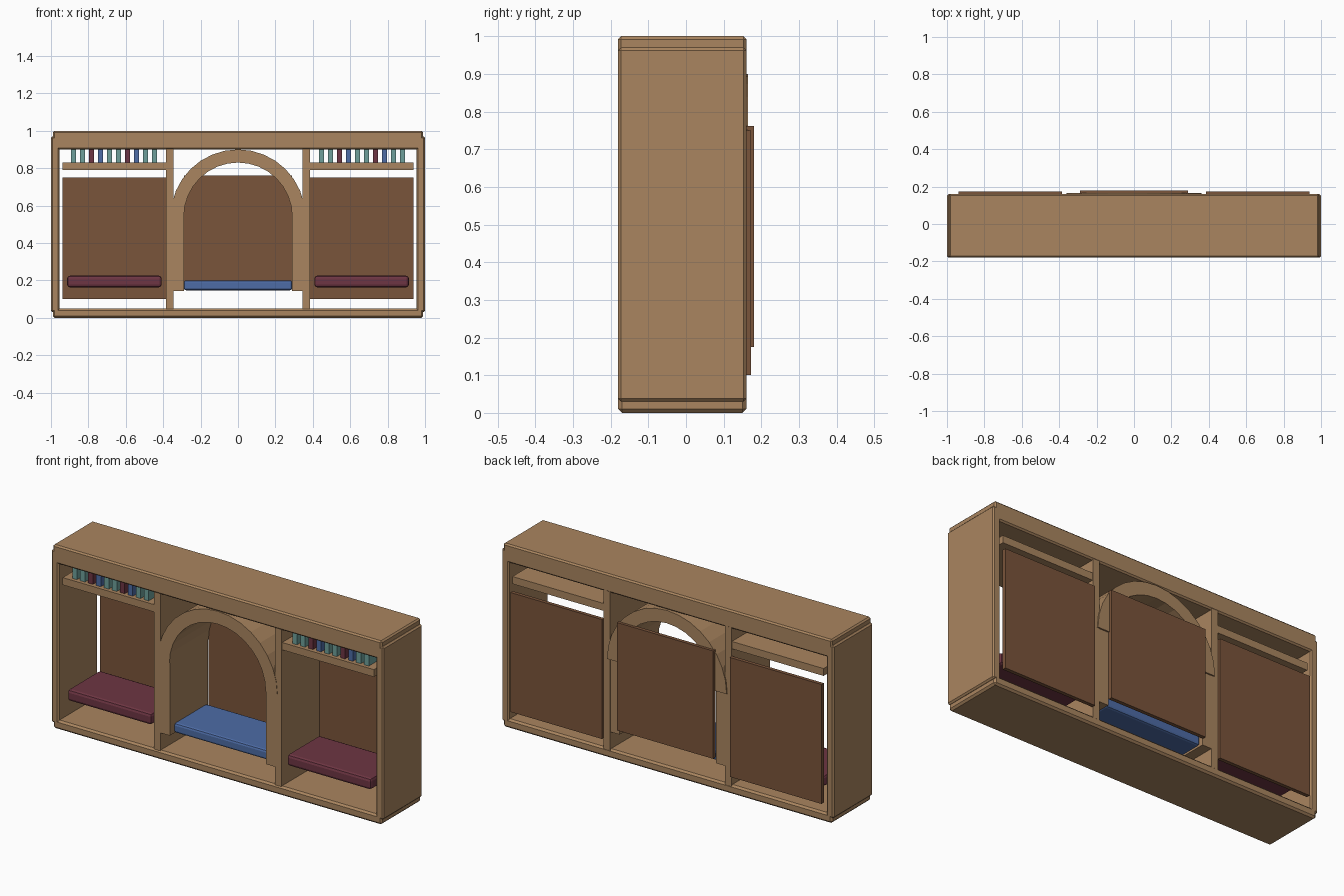
import bpy, bmesh, math

if "Cube" in bpy.data.objects:
    bpy.data.objects.remove(bpy.data.objects["Cube"])


def material(name, rgb):
    m = bpy.data.materials.new(name)
    m.diffuse_color = (*rgb, 1)
    m.use_nodes = True
    m.node_tree.nodes["Principled BSDF"].inputs["Base Color"].default_value = m.diffuse_color
    return m


WOOD = material("light_wood", (0.40, 0.235, 0.115))
DARK = material("dark_wood", (0.195, 0.089, 0.043))
MAROON = material("maroon", (0.155, 0.036, 0.056))
BLUE = material("blue", (0.075, 0.15, 0.38))
TEAL = material("teal", (0.156, 0.352, 0.328))


def finish(name, bm, mat):
    bmesh.ops.recalc_face_normals(bm, faces=bm.faces)
    me = bpy.data.meshes.new(name)
    bm.to_mesh(me)
    bm.free()
    me.materials.append(mat)
    ob = bpy.data.objects.new(name, me)
    bpy.context.scene.collection.objects.link(ob)
    return ob


def box(name, x, y, z, mat, bevel=0.0, segments=1):
    """Box from (min, max) ranges, with optional edge bevel."""
    bm = bmesh.new()
    bmesh.ops.create_cube(bm, size=1)
    for v in bm.verts:
        for i, (lo, hi) in enumerate((x, y, z)):
            v.co[i] = lo if v.co[i] < 0 else hi
    ob = finish(name, bm, mat)
    if bevel:
        mod = ob.modifiers.new("bevel", 'BEVEL')
        mod.width = bevel
        mod.segments = segments
    return ob


# Outer frame
box("frame_top", (-0.99, 0.99), (-0.18, 0.16), (0.90, 1.0), WOOD, 0.008)
box("frame_bottom", (-0.99, 0.99), (-0.18, 0.16), (0.0, 0.05), WOOD, 0.01)

for side, s in (("left", -1), ("right", 1)):
    def span(a, b):
        return tuple(sorted((s * a, s * b)))

    # Uprights and the stepped piers of the central niche
    box(side + "_frame_side", span(0.955, 1.0), (-0.18, 0.16), (0.03, 0.97), WOOD, 0.008)
    box(side + "_divider", span(0.345, 0.385), (-0.174, 0.159), (0.04, 0.91), WOOD)
    box(side + "_pier", span(0.29, 0.35), (-0.172, 0.157), (0.143, 0.54), WOOD)

    # Side bay: back board, shelf and seat
    box(side + "_back_board", span(0.385, 0.937), (0.153, 0.173), (0.10, 0.75), DARK)
    box(side + "_shelf", span(0.385, 0.937), (-0.17, 0.155), (0.79, 0.83), WOOD)
    box(side + "_seat", span(0.408, 0.914), (-0.165, 0.115), (0.163, 0.225), MAROON, 0.015, 2)

    # Row of books
    for i in range(10):
        cx = s * 0.663 + (i - 4.5) * 0.048
        mat = (TEAL, TEAL, MAROON, BLUE)[i % 4]
        box(f"{side}_book_{i + 1}", (cx - 0.014, cx + 0.014), (-0.15, -0.05),
            (0.83, 0.905), mat)

# Central niche: back board and seat
box("centre_back_board", (-0.29, 0.29), (0.16, 0.18), (0.175, 0.762), DARK)
box("centre_seat", (-0.29, 0.29), (-0.14, 0.14), (0.147, 0.20), BLUE, 0.012, 2)

# Arch: half ring swept through the depth
bm = bmesh.new()
N = 16
rings = []
for i in range(N + 1):
    a = math.pi * i / N
    rings.append([bm.verts.new((r * math.cos(a), y, 0.54 + r * math.sin(a)))
                  for r, y in ((0.29, -0.176), (0.36, -0.176), (0.36, 0.165), (0.29, 0.165))])
for p, q in zip(rings, rings[1:]):
    for k in range(4):
        bm.faces.new((p[k], p[(k + 1) % 4], q[(k + 1) % 4], q[k]))
bm.faces.new(rings[0])
bm.faces.new(rings[-1][::-1])
finish("niche_arch", bm, WOOD)
